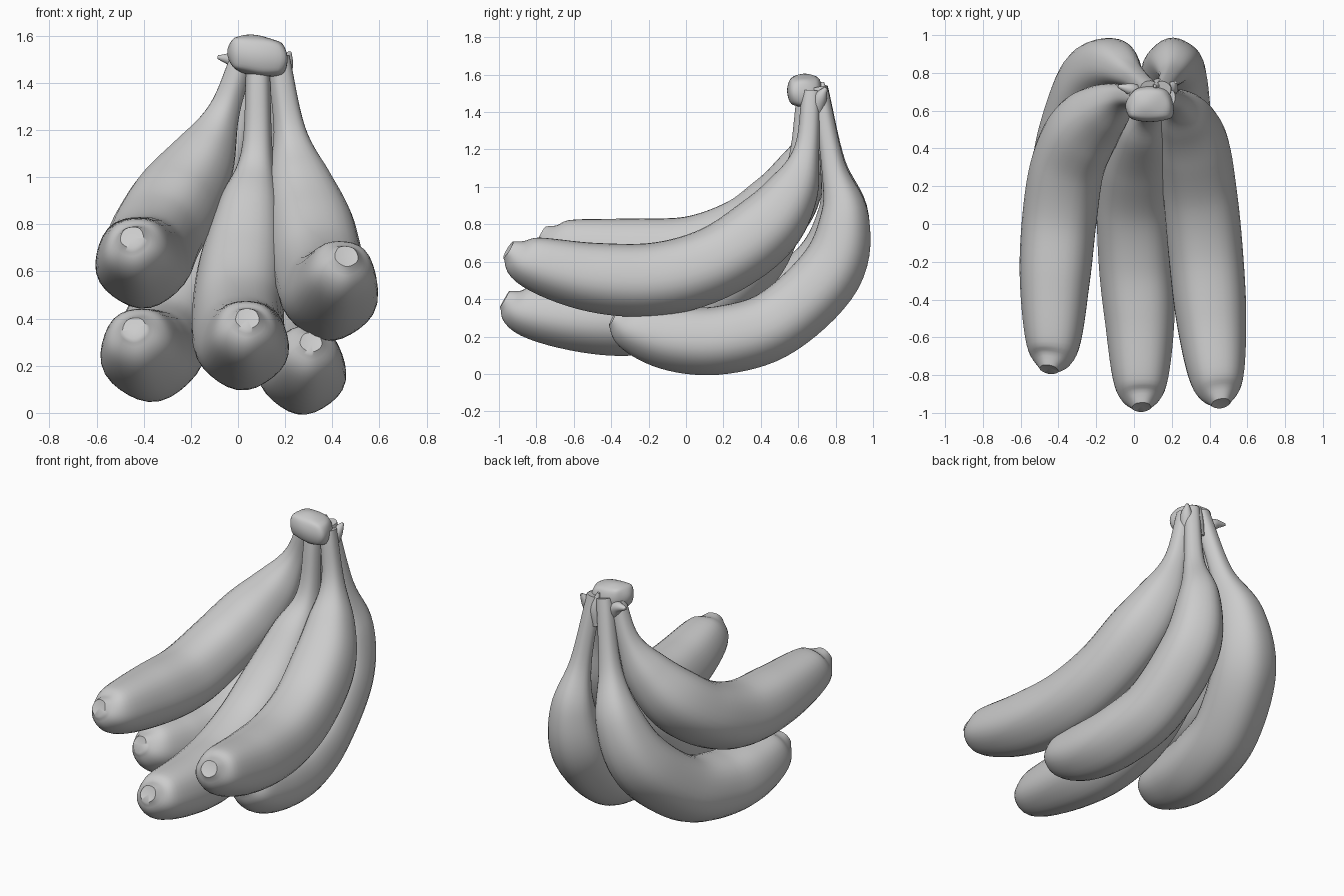
import bpy, bmesh, math
from mathutils import Vector

cube = bpy.data.objects.get("Cube")
if cube:
    bpy.data.objects.remove(cube, do_unlink=True)

# One plain grey for the whole bunch
grey = bpy.data.materials.new("plain grey")
grey.use_nodes = True
grey.diffuse_color = (0.6, 0.6, 0.6, 1)
grey.node_tree.nodes["Principled BSDF"].inputs["Base Color"].default_value = (0.6, 0.6, 0.6, 1)

SIDES = 30
STEPS = 7


def spline(points, steps):
    """Smooth curve through tuples of any length."""
    pts = [Vector(p) for p in points]
    pts = [pts[0] * 2 - pts[1]] + pts + [pts[-1] * 2 - pts[-2]]
    result = []
    for a, b, c, d in zip(pts, pts[1:], pts[2:], pts[3:]):
        for i in range(steps):
            t = i / steps
            result.append(0.5 * (2 * b + (c - a) * t + (2 * a - 5 * b + 4 * c - d) * t ** 2
                                 + (3 * b - a - 3 * c + d) * t ** 3))
    result.append(pts[-2])
    return result


def finish(name, bm, angle=60):
    bmesh.ops.recalc_face_normals(bm, faces=bm.faces)
    mesh = bpy.data.meshes.new(name)
    bm.to_mesh(mesh)
    bm.free()
    mesh.materials.append(grey)
    obj = bpy.data.objects.new(name, mesh)
    bpy.context.collection.objects.link(obj)
    bpy.ops.object.select_all(action="DESELECT")
    obj.select_set(True)
    bpy.context.view_layer.objects.active = obj
    bpy.ops.object.shade_smooth_by_angle(angle=math.radians(angle))
    return obj


def sweep(name, path, radii, ridge=0.0):
    """Tube along a path with a softly five-sided section."""
    bm = bmesh.new()
    samples = spline([(*p, r) for p, r in zip(path, radii)], STEPS)
    centres = [s.to_3d() for s in samples]
    rings = []
    side = Vector((1, 0, 0))
    for i, c in enumerate(centres):
        along = (centres[min(i + 1, len(centres) - 1)] - centres[max(i - 1, 0)]).normalized()
        side = (side - along * side.dot(along)).normalized()
        up = along.cross(side)
        ring = []
        for k in range(SIDES):
            a = math.tau * k / SIDES
            r = samples[i][3] * (1 + ridge * math.cos(5 * (a - math.pi / 2)))
            ring.append(bm.verts.new(c + (side * math.cos(a) + up * math.sin(a)) * r))
        rings.append(ring)
    for low, high in zip(rings, rings[1:]):
        for k in range(SIDES):
            n = (k + 1) % SIDES
            bm.faces.new((low[k], low[n], high[n], high[k]))
    # Slightly hollow blossom end and closed stem end
    for ring, c, pull in ((rings[0], centres[0], 0.008), (rings[-1], centres[-1], 0)):
        mid = bm.verts.new(c + Vector((0, pull, -pull / 2)))
        for k in range(SIDES):
            bm.faces.new((ring[k], ring[(k + 1) % SIDES], mid))
    return finish(name, bm)


# Bananas, each from blossom end to stem
RADII = (0.05, 0.138, 0.185, 0.197, 0.195, 0.188, 0.14, 0.068, 0.05)
BANANAS = {
    "upper_right_banana": [
        (-.45, -.77, .745), (-.43, -.65, .69), (-.42, -.3, .65), (-.395, .03, .65), (-.35, .31, .75),
        (-.26, .5, .9), (-.15, .61, 1.08), (-.06, .67, 1.28), (.02, .67, 1.51)],
    "upper_middle_banana": [
        (.04, -.97, .4), (.035, -.85, .34), (.03, -.5, .295), (.01, -.2, .31), (0, .1, .42),
        (.02, .34, .62), (.05, .5, .87), (.08, .6, 1.1), (.085, .64, 1.47)],
    "upper_left_banana": [
        (.46, -.95, .665), (.44, -.83, .6), (.41, -.5, .52), (.38, -.15, .51), (.35, .16, .6),
        (.31, .42, .78), (.26, .57, .98), (.22, .645, 1.2), (.17, .67, 1.51)],
    "lower_right_banana": [
        (-.44, -.37, .36), (-.42, -.27, .31), (-.4, -.05, .26), (-.36, .2, .25), (-.31, .48, .33),
        (-.21, .755, .57), (-.11, .84, .85), (-.01, .785, 1.13), (.08, .71, 1.53)],
    "lower_left_banana": [
        (.31, -.39, .3), (.3, -.29, .25), (.285, -.07, .19), (.27, .2, .185), (.235, .49, .28),
        (.21, .77, .55), (.21, .845, .84), (.195, .785, 1.12), (.15, .71, 1.53)],
}
for name, path in BANANAS.items():
    slim = 0.93 if name == "lower_left_banana" else 1
    sweep(name, path, [r * slim for r in RADII], 0.02)

# Knobbly crown joining the stems
bm = bmesh.new()
bmesh.ops.create_cube(bm, size=1)
bmesh.ops.subdivide_edges(bm, edges=bm.edges[:], cuts=4, use_grid_fill=True)
for v in bm.verts:
    x, y, z = v.co
    ball = v.co.normalized() * 0.56
    p = v.co.lerp(ball, 0.75)
    wobble = 1 + 0.05 * math.sin(9 * x + 5 * z) * math.cos(7 * y)
    taper = 1 - 0.25 * y
    v.co = Vector((.085 + p.x * .24 * wobble * taper, .635 + p.y * .18,
                   1.515 + p.z * .165 * wobble - p.x * .03))
crown = finish("crown", bm)
smooth = crown.modifiers.new("Smooth surface", "SUBSURF")
smooth.levels = smooth.render_levels = 1

# Torn skin around the crown
FLAPS = {
    "right_flap": [(.03, .68, 1.42), (-.01, .71, 1.49), (-.085, .73, 1.51)],
    "left_flap": [(.17, .69, 1.4), (.2, .72, 1.48), (.22, .75, 1.53)],
    "back_flap": [(.12, .72, 1.36), (.13, .735, 1.46), (.11, .73, 1.56)],
}
for name, path in FLAPS.items():
    sweep(name, path, (.045, .035, .008))
